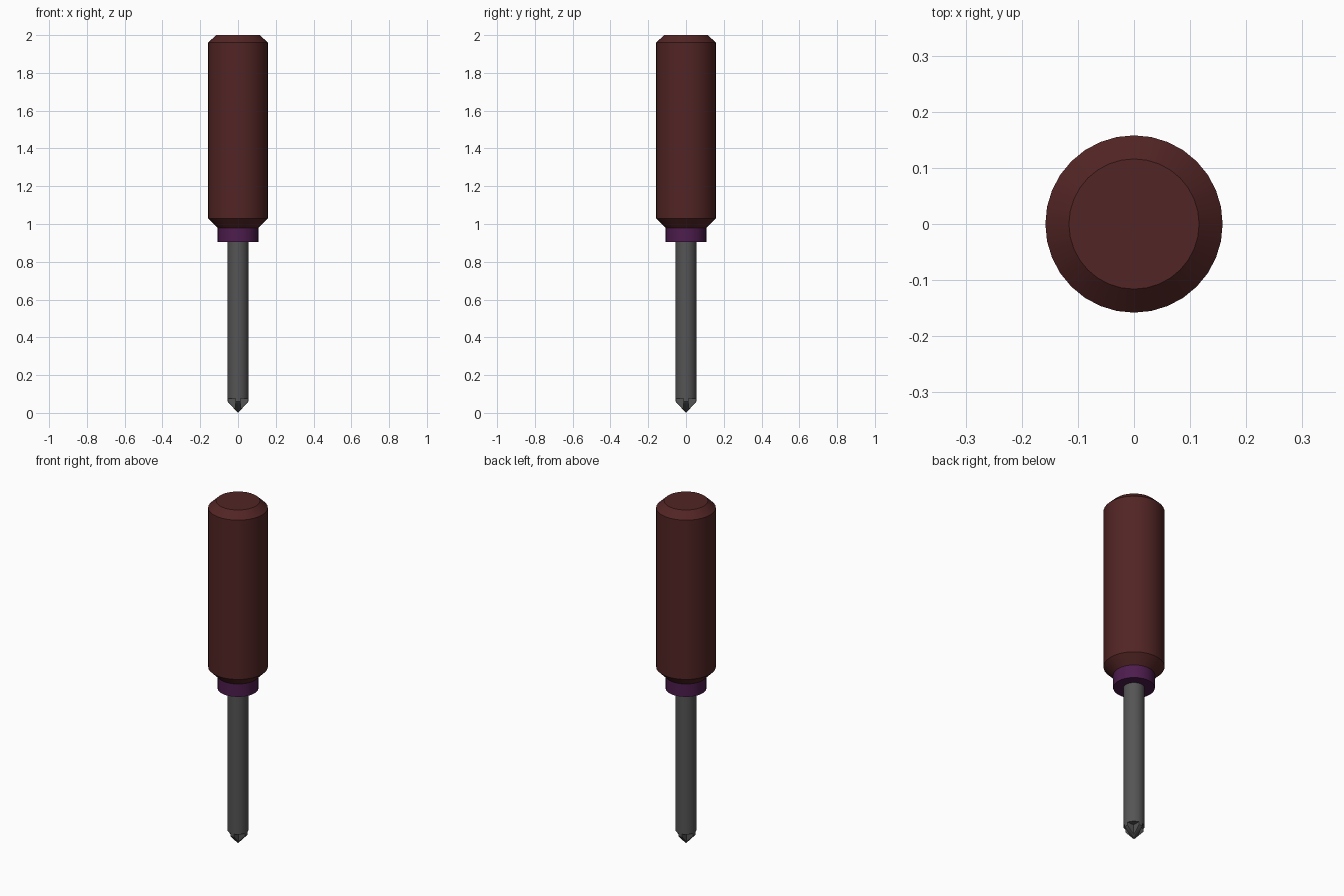
import bpy, bmesh
from math import cos, sin, tau, radians

if "Cube" in bpy.data.objects:
    bpy.data.objects.remove(bpy.data.objects["Cube"])

SIDES = 32

def lathe(name, profile, color=None):
    """Closed turned solid from (radius, z) points, bottom to top."""
    bm = bmesh.new()
    rings = []
    for r, z in profile:
        if r == 0:
            rings.append([bm.verts.new((0, 0, z))] * SIDES)
        else:
            rings.append([bm.verts.new((r * cos(tau * i / SIDES), r * sin(tau * i / SIDES), z))
                          for i in range(SIDES)])
    for a, b in zip(rings, rings[1:]):
        for i in range(SIDES):
            j = (i + 1) % SIDES
            bm.faces.new(list(dict.fromkeys((a[i], a[j], b[j], b[i]))))
    for ring, (r, z) in ((rings[0][::-1], profile[0]), (rings[-1], profile[-1])):
        if r > 0:
            bm.faces.new(ring)
    bmesh.ops.recalc_face_normals(bm, faces=bm.faces)
    mesh = bpy.data.meshes.new(name)
    bm.to_mesh(mesh)
    bm.free()
    ob = bpy.data.objects.new(name, mesh)
    bpy.context.collection.objects.link(ob)
    if color:
        mat = bpy.data.materials.new(name + "_colour")
        mat.diffuse_color = color
        mat.use_nodes = True
        mat.node_tree.nodes["Principled BSDF"].inputs["Base Color"].default_value = mat.diffuse_color
        mesh.materials.append(mat)
    return ob

def smooth(ob):
    bpy.ops.object.select_all(action='DESELECT')
    ob.select_set(True)
    bpy.context.view_layer.objects.active = ob
    bpy.ops.object.shade_smooth_by_angle(angle=radians(30))

# Handle with chamfered ends, and collar
handle = lathe("handle", [(0.108, 0.98), (0.158, 1.03), (0.158, 1.96), (0.116, 2.0)],
               (0.085, 0.018, 0.018, 1))
collar = lathe("collar", [(0.108, 0.905), (0.108, 0.98)], (0.075, 0.012, 0.075, 1))

# Shaft with pointed tip
shaft = lathe("shaft", [(0, 0), (0.055, 0.06), (0.055, 0.905)], (0.09, 0.09, 0.09, 1))

# Four corner notches leave a cross-shaped tip
bm = bmesh.new()
W, OUT, TOP = 0.012, 0.1, 0.077
for sx in (-1, 1):
    for sy in (-1, 1):
        cube = bmesh.ops.create_cube(bm, size=1)["verts"]
        bmesh.ops.scale(bm, vec=(OUT - W, OUT - W, TOP + 0.1), verts=cube)
        bmesh.ops.translate(bm, vec=(sx * (OUT + W) / 2, sy * (OUT + W) / 2, (TOP - 0.1) / 2),
                            verts=cube)
mesh = bpy.data.meshes.new("tip_cutter")
bm.to_mesh(mesh)
bm.free()
cutter = bpy.data.objects.new("tip_cutter", mesh)
bpy.context.collection.objects.link(cutter)
mod = shaft.modifiers.new("cross_tip", 'BOOLEAN')
mod.operation, mod.solver, mod.object = 'DIFFERENCE', 'EXACT', cutter
bpy.context.view_layer.objects.active = shaft
bpy.ops.object.modifier_apply(modifier=mod.name)
bpy.data.objects.remove(cutter)

for part in (handle, collar, shaft):
    smooth(part)
